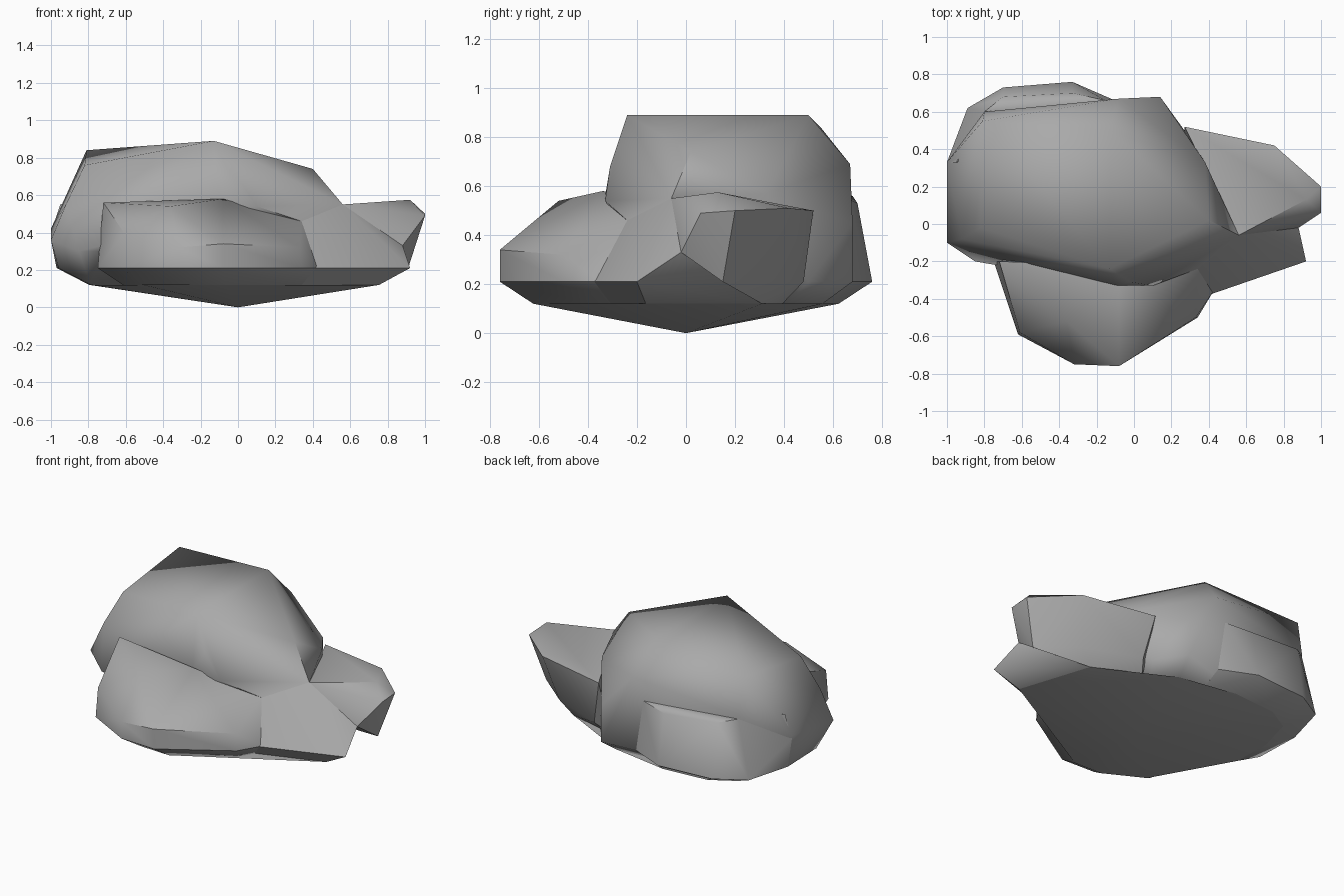
import bpy
import bmesh
import math

# Remove the default cube only
default_cube = bpy.data.objects.get("Cube")
if default_cube:
    bpy.data.objects.remove(default_cube, do_unlink=True)

# Single stone colour
stone = bpy.data.materials.new("grey_stone")
stone.use_nodes = True
stone_colour = (.4, .4, .4, 1)
stone.diffuse_color = stone_colour
stone.node_tree.nodes["Principled BSDF"].inputs["Base Color"].default_value = stone_colour

RIM_HEIGHT = .21
FOOT_HEIGHT = .12
FOOT_SCALE = .82


def make_hull(name, points, smooth_angle):
    """Convex stone wrapped around a few corner points."""
    bm = bmesh.new()
    for point in points:
        bm.verts.new(point)
    hull = bmesh.ops.convex_hull(bm, input=bm.verts)
    unused = [item for item in hull["geom_interior"] if isinstance(item, bmesh.types.BMVert)]
    bmesh.ops.delete(bm, geom=unused, context="VERTS")
    bmesh.ops.recalc_face_normals(bm, faces=bm.faces)

    mesh = bpy.data.meshes.new(name)
    bm.to_mesh(mesh)
    bm.free()
    mesh.materials.append(stone)
    rock = bpy.data.objects.new(name, mesh)
    bpy.context.collection.objects.link(rock)

    bpy.ops.object.select_all(action="DESELECT")
    rock.select_set(True)
    bpy.context.view_layer.objects.active = rock
    bpy.ops.object.shade_smooth_by_angle(angle=math.radians(smooth_angle))


def make_boulder(name, upper_points, rim_points, smooth_angle=45):
    """Boulder with a widest rim that tapers in to the foot; returns its foot corners."""
    rim = [(x, y, RIM_HEIGHT) for x, y in rim_points]
    foot = [(x * FOOT_SCALE, y * FOOT_SCALE, FOOT_HEIGHT) for x, y in rim_points]
    make_hull(name, upper_points + rim + foot, smooth_angle)
    return foot


# Lowest corner of the side boulder, shared with the foot
side_heel = (.6, .31, FOOT_HEIGHT)
foot_points = [(0, 0, 0), side_heel]

# Tall main boulder with a nearly flat crown
foot_points += make_boulder(
    "main_boulder",
    upper_points=[
        (-.13, -.24, .89), (-.13, .5, .89), (-.81, .55, .84), (-.82, -.02, .76),
        (.4, .02, .74), (-.08, .67, .69), (.14, .68, .45), (.56, -.06, .55),
        (-.02, -.31, .68), (-.1, -.33, .56), (.1, -.33, .54), (.34, -.24, .46),
        (.38, .33, .57), (-.92, -.08, .55), (-.85, -.2, .3), (-.73, -.2, .3),
        (-1, -.1, .36), (-1, .33, .42), (-.8, .6, .6),
    ],
    rim_points=[(-.96, .02), (-.97, .33), (-.8, .6), (.14, .68), (.27, .5)],
    smooth_angle=58,
)

# Low sloping boulder at the front
foot_points += make_boulder(
    "front_boulder",
    upper_points=[
        (-.72, -.2, .56), (-.36, -.52, .54), (-.08, -.34, .58), (.34, -.24, .46),
        (-.08, -.76, .34), (-.32, -.75, .32), (-.61, -.58, .4), (.33, -.5, .32),
    ],
    rim_points=[
        (-.75, -.2), (-.62, -.59), (-.32, -.75),
        (-.08, -.76), (.34, -.5), (.43, -.35),
    ],
)

# Rounded shoulder behind the main boulder
foot_points += make_boulder(
    "back_boulder",
    upper_points=[
        (-.15, .66, .55), (-.33, .7, .53), (-.7, .68, .56),
        (-.8, .6, .58), (-.95, .33, .55), (-1, .33, .4),
    ],
    rim_points=[(-.97, .33), (-.89, .62), (-.7, .73), (-.33, .76), (-.1, .66)],
)

# Side boulder overhanging the foot
foot_points += make_boulder(
    "side_boulder",
    upper_points=[
        (.56, -.06, .55), (.92, .13, .575), (1, .2, .5), (1, .06, .49),
        (.75, .42, .51), (.27, .52, .5), (.88, -.02, .33),
        (.91, .15, RIM_HEIGHT), (.68, .34, RIM_HEIGHT), side_heel,
    ],
    rim_points=[(.33, .48)],
)

# Pointed ledge below the side boulder, tucked back to its heel
foot_points += make_boulder(
    "side_ledge",
    upper_points=[
        (.34, -.24, .46), (.56, -.06, .55), (.88, -.02, .33), side_heel,
    ],
    rim_points=[(.43, -.35), (.92, -.2), (.34, -.4)],
)

# Shallow pointed foot joining all the boulders
make_hull("foot", foot_points, smooth_angle=45)
